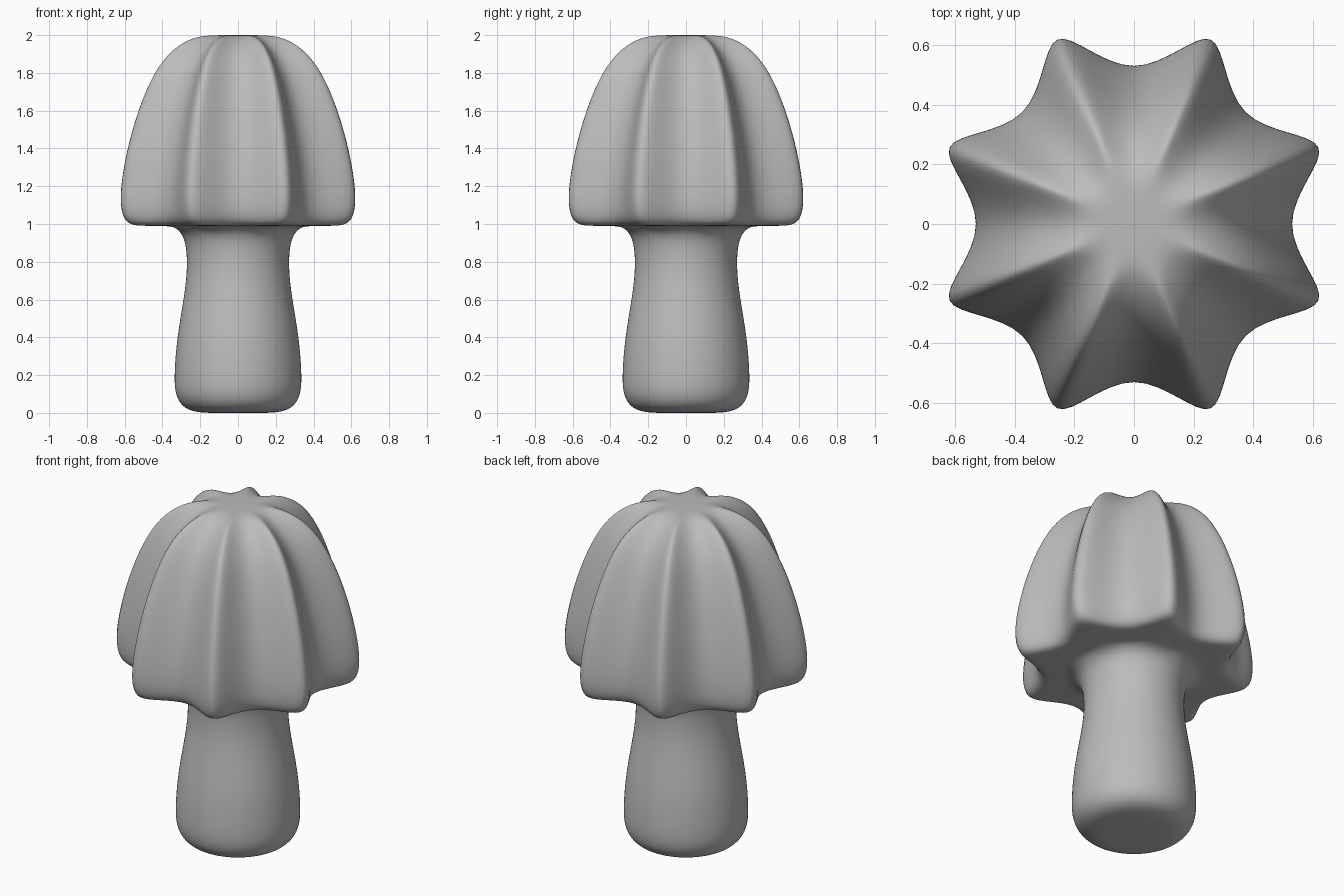
import bpy
import bmesh
from math import cos, sin, tau, pi

cube = bpy.data.objects.get("Cube")
if cube:
    bpy.data.objects.remove(cube, do_unlink=True)

SIDES = 16
# Rings from foot to crown: height, radius at the ridges, radius at the grooves
RINGS = [
    (0, .1, .1), (0, .2, .2), (.02, .285, .285), (.09, .333, .333),
    (.2, .338, .338), (.4, .323, .323), (.6, .287, .287), (.75, .268, .268),
    (.88, .272, .272), (.95, .295, .295), (.985, .345, .335),
    (.99, .42, .37), (.99, .54, .44), (.995, .625, .5), (1.05, .665, .53),
    (1.16, .674, .532), (1.32, .65, .512), (1.5, .605, .472),
    (1.68, .54, .418), (1.83, .462, .352), (1.93, .37, .27),
    (1.985, .265, .185), (1.998, .18, .13), (2, .09, .08),
]


def cage_radii(ridge, groove):
    """Cage radii whose subdivided surface reaches the wanted radii."""
    a, b = 2 / 3, cos(pi / 8) / 3
    det = a * a - b * b
    return (a * ridge - b * groove) / det, (a * groove - b * ridge) / det


# Stem and ribbed cap as one continuous lathed cage
bm = bmesh.new()
loops = []
for z, ridge, groove in RINGS:
    radii = cage_radii(ridge, groove)
    loop = []
    for i in range(SIDES):
        angle = tau * i / SIDES
        r = radii[0] if i % 2 else radii[1]
        loop.append(bm.verts.new((r * cos(angle), r * sin(angle), z)))
    loops.append(loop)
for low, high in zip(loops, loops[1:]):
    for i in range(SIDES):
        j = (i + 1) % SIDES
        bm.faces.new((low[i], low[j], high[j], high[i]))
bm.faces.new(loops[0][::-1])
bm.faces.new(loops[-1])
bmesh.ops.recalc_face_normals(bm, faces=bm.faces[:])
for face in bm.faces:
    face.smooth = True

mesh = bpy.data.meshes.new("mushroom")
bm.to_mesh(mesh)
bm.free()
mushroom = bpy.data.objects.new("mushroom", mesh)
bpy.context.collection.objects.link(mushroom)

# Smooth subdivision
subsurf = mushroom.modifiers.new("smooth_surface", 'SUBSURF')
subsurf.levels = subsurf.render_levels = 3

# Plain grey
grey = bpy.data.materials.new("grey")
grey.use_nodes = True
colour = (.5, .5, .5, 1)
grey.diffuse_color = colour
grey.node_tree.nodes["Principled BSDF"].inputs["Base Color"].default_value = colour
mesh.materials.append(grey)
